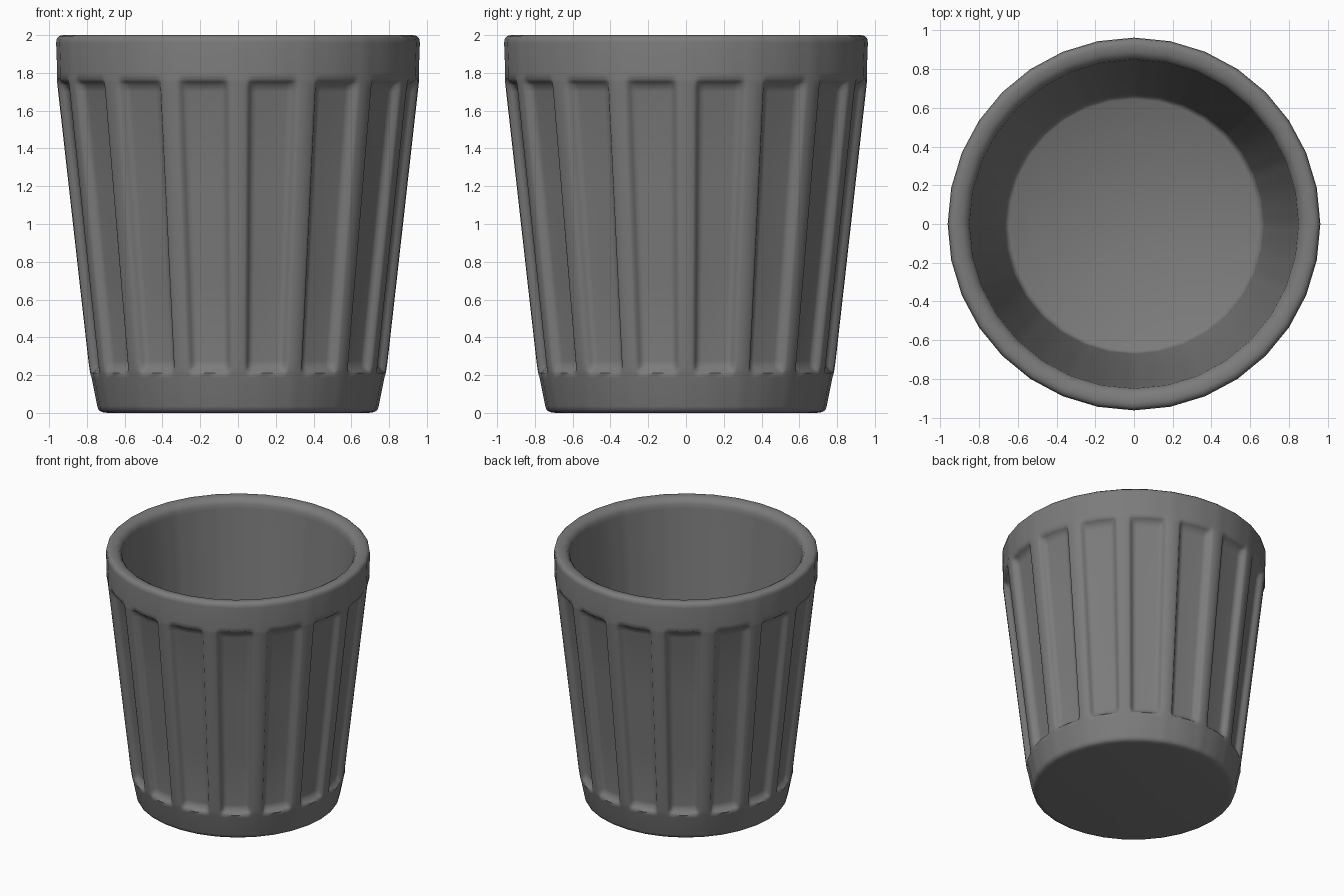
import bpy, bmesh, math

if "Cube" in bpy.data.objects:
    bpy.data.objects.remove(bpy.data.objects["Cube"])

FLUTES = 16
SECTOR = 360 / FLUTES
DEPTH = 0.045

# Cup colour
mat = bpy.data.materials.new("dark grey")
mat.diffuse_color = (0.2, 0.2, 0.2, 1)
mat.use_nodes = True
mat.node_tree.nodes["Principled BSDF"].inputs["Base Color"].default_value = mat.diffuse_color

# Angles from a rib centre to a flute centre, with share of the flute depth
half = [(0, 0), (2.3, 0), (3.2, 0.12), (3.9, 0.55), (4.8, 0.88), (6.2, 1), (11.25, 1)]
sector = half + [(SECTOR - a, d) for a, d in reversed(half[1:-1])]
columns = [(k * SECTOR + a, d) for k in range(FLUTES) for a, d in sector]

# Profile: radius, height, flute amount (underside, outer wall, rim, inside)
profile = [
    (0.69, 0.0, 0), (0.72, 0.004, 0), (0.737, 0.014, 0), (0.745, 0.035, 0),
    (0.775, 0.185, 0), (0.782, 0.21, 0), (0.785, 0.225, 0.4), (0.788, 0.245, 0.85),
    (0.792, 0.275, 1), (0.84, 0.70, 1), (0.896, 1.20, 1), (0.952, 1.70, 1),
    (0.956, 1.735, 0.85), (0.958, 1.752, 0.4), (0.959, 1.768, 0),
    (0.957, 1.80, 0), (0.963, 1.96, 0), (0.959, 1.983, 0), (0.945, 1.996, 0),
    (0.925, 2.0, 0), (0.89, 1.995, 0), (0.865, 1.98, 0), (0.85, 1.955, 0),
    (0.847, 1.92, 0), (0.76, 1.10, 0), (0.672, 0.25, 0), (0.665, 0.215, 0), (0.645, 0.2, 0),
]


def facet(angle):
    """Radius factor that makes the round a 32-sided polygon."""
    step = 11.25
    return math.cos(math.radians(step / 2)) / math.cos(math.radians(angle % step - step / 2))


bm = bmesh.new()
rings = []
for r, z, flute in profile:
    ring = []
    for a, d in columns:
        rad = r * facet(a) - DEPTH * d * flute
        t = math.radians(a)
        ring.append(bm.verts.new((rad * math.cos(t), rad * math.sin(t), z)))
    rings.append(ring)

# Walls
n = len(columns)
for low, high in zip(rings, rings[1:]):
    for i in range(n):
        j = (i + 1) % n
        bm.faces.new((low[i], low[j], high[j], high[i]))

# Underside and inside floor
bm.faces.new(list(reversed(rings[0])))
bm.faces.new(rings[-1])

mesh = bpy.data.meshes.new("fluted_cup")
bm.to_mesh(mesh)
bm.free()
mesh.materials.append(mat)
cup = bpy.data.objects.new("fluted_cup", mesh)
bpy.context.collection.objects.link(cup)

# Smooth shading
bpy.context.view_layer.objects.active = cup
cup.select_set(True)
bpy.ops.object.shade_smooth_by_angle(angle=math.radians(60))
